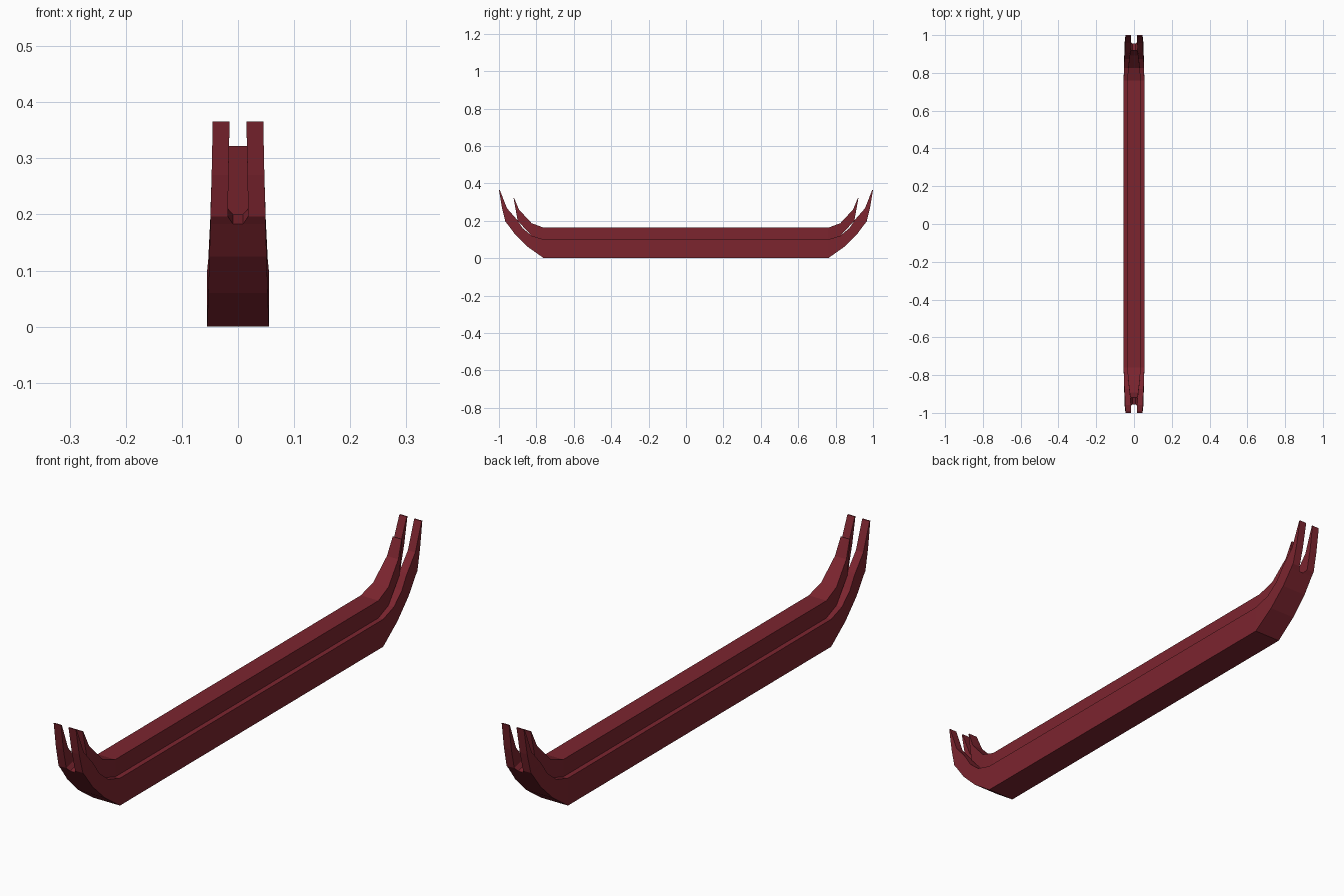
import bpy
import bmesh

cube = bpy.data.objects.get("Cube")
if cube:
    bpy.data.objects.remove(cube, do_unlink=True)

red = bpy.data.materials.new("dark red")
red.use_nodes = True
colour = (0.2, 0.018, 0.028, 1)
red.diffuse_color = colour
red.node_tree.nodes["Principled BSDF"].inputs["Base Color"].default_value = colour


def loft_quarter(name, stations):
    """Loft one quarter of a beam along +y, then mirror it in x and y.
    Station: (lower y, z), (upper y, z), inner half width, outer half width."""
    bm = bmesh.new()
    rings = []
    for low, high, inner, outer in stations:
        rings.append([bm.verts.new((x, y, z)) for x, (y, z) in
                      ((inner, low), (outer, low), (outer, high), (inner, high))])
    for i in range(len(rings) - 1):
        a, b = rings[i], rings[i + 1]
        # The last side is the slot wall, open while the beam is unsplit
        sides = [3] if stations[i][:2] == stations[i + 1][:2] else [0, 1, 2]
        if stations[i][2] > 0:
            sides.append(3)
        for s in sides:
            t = (s + 1) % 4
            bm.faces.new((a[s], a[t], b[t], b[s]))
    bm.faces.new(rings[-1])
    bmesh.ops.remove_doubles(bm, verts=bm.verts, dist=0.0001)
    bmesh.ops.recalc_face_normals(bm, faces=bm.faces)
    mesh = bpy.data.meshes.new(name)
    bm.to_mesh(mesh)
    bm.free()
    mesh.materials.append(red)
    obj = bpy.data.objects.new(name, mesh)
    bpy.context.collection.objects.link(obj)
    mirror = obj.modifiers.new("Mirror", "MIRROR")
    mirror.use_axis = (True, True, False)
    return obj


# Wide lower beam, split into two prongs at each end
root = ((0.955, 0.183), (0.9, 0.2))
loft_quarter("lower_beam", [
    ((0, 0), (0, 0.1), 0, 0.055),
    ((0.76, 0), (0.76, 0.1), 0, 0.055),
    ((0.845, 0.06), (0.825, 0.12), 0, 0.053),
    ((0.912, 0.125), (0.873, 0.16), 0, 0.051),
    (*root, 0, 0.049),
    (*root, 0.009, 0.049),
    ((0.966, 0.196), (0.907, 0.21), 0.018, 0.049),
    ((0.984, 0.27), (0.957, 0.267), 0.017, 0.047),
    ((1.0, 0.366), (0.996, 0.366), 0.015, 0.045),
])

# Narrow upper rail, ending in a single curved tip
loft_quarter("upper_rail", [
    ((0, 0.1), (0, 0.163), 0, 0.036),
    ((0.76, 0.1), (0.76, 0.163), 0, 0.036),
    ((0.825, 0.12), (0.825, 0.187), 0, 0.031),
    ((0.9, 0.2), (0.893, 0.26), 0, 0.023),
    ((0.922, 0.322), (0.919, 0.322), 0, 0.018),
])
